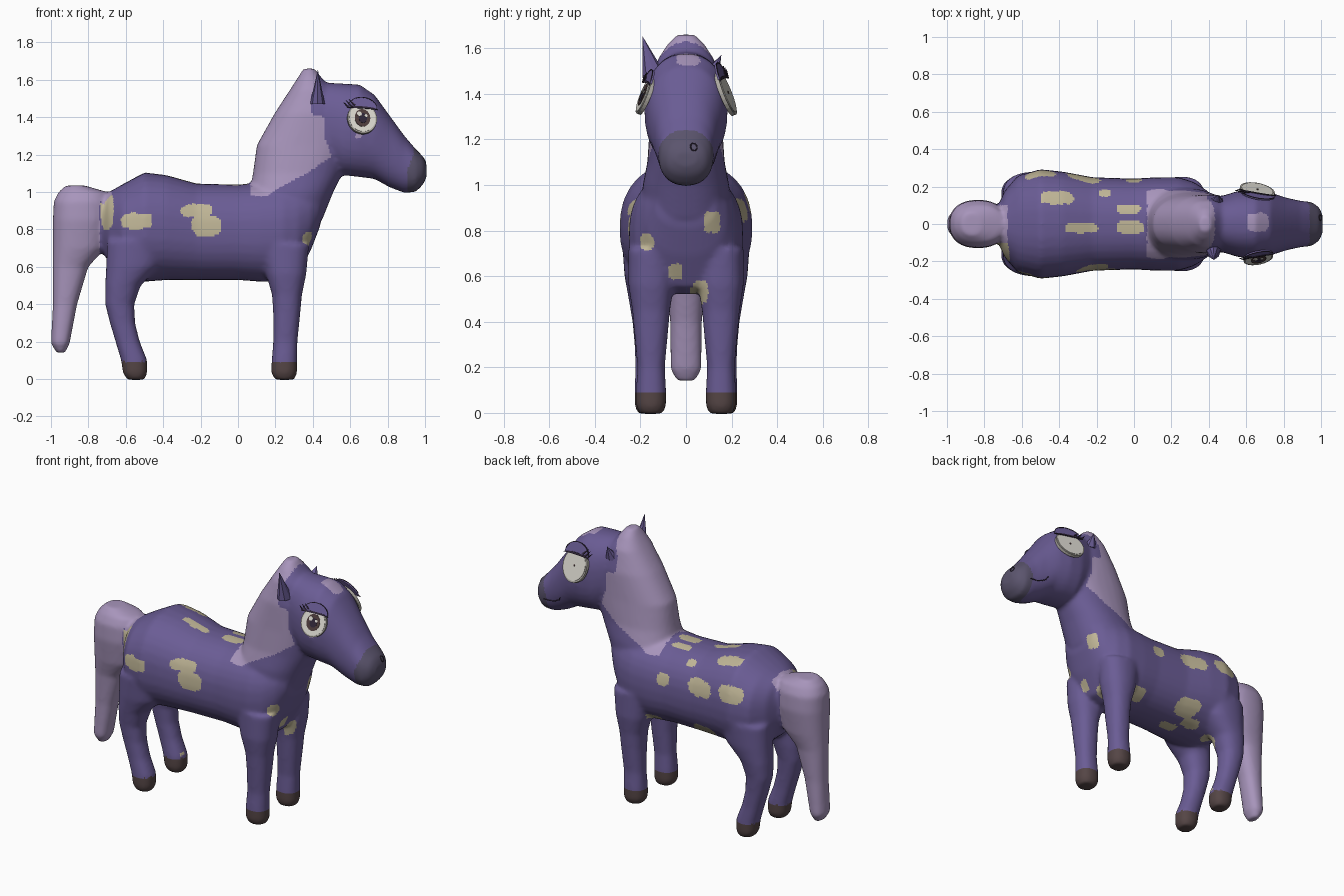
import bpy, bmesh, math
from mathutils import Vector, Matrix

cube = bpy.data.objects.get("Cube")
if cube:
    bpy.data.objects.remove(cube)


def material(name, r, g, b):
    mat = bpy.data.materials.new(name)
    mat.use_nodes = True
    mat.diffuse_color = (r, g, b, 1)
    mat.node_tree.nodes["Principled BSDF"].inputs["Base Color"].default_value = (r, g, b, 1)
    return mat


coat = material("purple coat", .145, .108, .30)
hair = material("pale lavender hair", .39, .30, .50)
cream = material("cream spot", .53, .47, .31)
hoof = material("brown hoof", .09, .06, .06)
muzzle = material("grey muzzle", .105, .09, .155)
white = material("eye white", .70, .68, .62)
rim = material("eye rim grey", .42, .40, .36)
iris = material("brown iris", .075, .045, .045)
dark = material("dark lash", .03, .02, .04)


def finish(name, bm, mats):
    bmesh.ops.recalc_face_normals(bm, faces=bm.faces[:])
    mesh = bpy.data.meshes.new(name)
    bm.to_mesh(mesh)
    bm.free()
    for mat in mats:
        mesh.materials.append(mat)
    obj = bpy.data.objects.new(name, mesh)
    bpy.context.collection.objects.link(obj)
    return obj


def loft(bm, axis, sections, y_mid=0, power=2.3, sides=32):
    """Skin rounded sections given as (position, low, high, half width)."""
    rings = []
    for pos, low, high, width in sections:
        ring = []
        for i in range(sides):
            a = math.tau * i / sides
            c, s = [math.copysign(abs(t) ** (2 / power), t) for t in (math.cos(a), math.sin(a))]
            across = (low + high) / 2 + s * (high - low) / 2
            y = y_mid + c * width
            ring.append(bm.verts.new((pos, y, across) if axis == "x" else (across, y, pos)))
        rings.append(ring)
    for one, two in zip(rings, rings[1:]):
        for i in range(sides):
            j = (i + 1) % sides
            bm.faces.new((one[i], one[j], two[j], two[i]))
    bm.faces.new(rings[0])
    bm.faces.new(rings[-1])


# Overlapping volumes of the animal, fused into one skin
bm = bmesh.new()
torso = [(-.735, .70, .95, .08), (-.69, .62, 1.0, .18), (-.62, .56, 1.04, .26),
         (-.5, .52, 1.105, .293), (-.38, .53, 1.09, .28), (-.22, .53, 1.045, .25),
         (0, .53, 1.04, .243), (.12, .52, 1.05, .25), (.24, .52, 1.06, .25),
         (.32, .55, 1.06, .225), (.39, .69, 1.05, .18), (.44, .82, 1.03, .13)]
neck = [(.85, 0, .45, .2), (1, .06, .51, .19), (1.1, .08, .56, .17), (1.25, .1, .62, .16),
        (1.42, .195, .6, .155), (1.55, .28, .5, .125), (1.62, .325, .44, .08), (1.66, .35, .41, .04)]
head = [(.38, 1.25, 1.55, .11), (.47, 1.15, 1.585, .15), (.56, 1.09, 1.58, .178),
        (.65, 1.08, 1.575, .183), (.73, 1.07, 1.52, .168), (.81, 1.025, 1.41, .142),
        (.89, .995, 1.3, .124), (.95, 1, 1.23, .118), (.99, 1.04, 1.19, .09), (1.008, 1.08, 1.15, .05)]
tail = [(.14, -.97, -.925, .04), (.19, -1, -.9, .068), (.4, -.99, -.86, .07), (.6, -.99, -.8, .085),
        (.7, -.99, -.71, .11), (.85, -.99, -.68, .13), (.95, -.985, -.68, .125),
        (1.0, -.96, -.7, .1), (1.035, -.92, -.82, .06)]
front_leg = [(-.004, .2, .3, .05), (.03, .178, .316, .066), (.1, .18, .316, .066), (.2, .188, .318, .06),
             (.35, .188, .333, .074), (.45, .182, .342, .083), (.56, .15, .365, .1), (.72, .12, .38, .1)]
hind_leg = [(-.004, -.59, -.5, .05), (.03, -.615, -.485, .066), (.1, -.625, -.485, .066),
            (.2, -.655, -.525, .062), (.3, -.685, -.55, .066), (.4, -.71, -.555, .075),
            (.5, -.71, -.52, .092), (.6, -.705, -.42, .11), (.74, -.7, -.36, .12)]
loft(bm, "x", torso)
loft(bm, "z", neck)
loft(bm, "x", head)
loft(bm, "z", tail)
for side in (-1, 1):
    loft(bm, "z", front_leg, side * .153)
    loft(bm, "z", hind_leg, side * .16)
skin = finish("pony_body", bm, [coat, hair, cream, hoof, muzzle])
bpy.context.view_layer.objects.active = skin
skin.select_set(True)
remesh = skin.modifiers.new("fuse", "REMESH")
remesh.mode = "VOXEL"
remesh.voxel_size = .012
smooth = skin.modifiers.new("soften", "SMOOTH")
smooth.iterations = 9
for mod in ("fuse", "soften"):
    bpy.ops.object.modifier_apply(modifier=mod)
bpy.ops.object.shade_smooth()

# Painted regions: spots are (centre, centre, radius, radius) seen along one axis
near_spots = [(-.54, .845, .085, .042), (-.22, .9, .085, .035), (-.17, .82, .08, .055),
              (-.7, .9, .035, .1)]
far_spots = [(-.5, .92, .08, .05), (-.27, .89, .09, .05), (0, .87, .04, .04),
             (-.27, .6, .08, .045), (.1, .57, .05, .03)]
top_spots = [(-.41, .14, .09, .035), (-.155, .165, .03, .02), (-.03, .08, .065, .025),
             (-.28, -.02, .09, .028), (-.02, -.02, .075, .035)]
belly_spots = [(-.25, .02, .06, .04), (-.35, .11, .06, .04)]
chest_spots = [(.115, .84, .036, .05), (-.17, .75, .03, .035), (-.045, .62, .03, .036),
               (.06, .53, .037, .05)]
mane_edge = [(.98, .16), (1.01, .2), (1.05, .27), (1.1, .37), (1.19, .5), (1.25, .48), (1.3, .46),
             (1.4, .465), (1.42, .39), (1.5, .385), (1.6, .43), (1.7, .44)]


def in_spot(spots, u, v):
    wobble = 1 + .18 * math.sin(70 * u) * math.cos(60 * v)
    return any(abs((u - a) / ra) ** 3 + abs((v - b) / rb) ** 3 < wobble for a, b, ra, rb in spots)


def in_mane(x, z):
    if x < .07:
        return False
    for (z0, x0), (z1, x1) in zip(mane_edge, mane_edge[1:]):
        if z0 <= z < z1:
            return x < x0 + (x1 - x0) * (z - z0) / (z1 - z0)
    return False


def paint(p, n):
    x, y, z = p
    if z < .095:
        return 3
    if (p - Vector((.955, 0, 1.115))).length < .13:
        return 4
    tail_start = -.675 if z > .93 and abs(y) < .1 else -.74
    forehead = in_spot([(.66, .01, .06, .05)], x, y) and z > 1.45
    cheek = in_spot([(.645, 1.3, .016, .014)], x, z) and y < 0
    if x < tail_start or in_mane(x, z) or forehead or cheek:
        return 1
    if x < .15 and z > .52 and abs(n.y) > .3 and in_spot(near_spots if y < 0 else far_spots, x, z):
        return 2
    if x < .1 and n.z > .3 and in_spot(top_spots, x, y):
        return 2
    if n.z < -.5 and .5 < z < .6 and in_spot(belly_spots, x, y):
        return 2
    if x > .24 and n.x > .2 and z < .95 and in_spot(chest_spots, y, z):
        return 2
    inner_thigh = (p - Vector((-.55, .07, .5))).length < .07
    return 2 if inner_thigh else 0


for poly in skin.data.polygons:
    poly.material_index = paint(poly.center, poly.normal)


# Ears: one upright, one folded nearly flat
def ear(name, base, tip, rx, ry):
    bm = bmesh.new()
    bmesh.ops.create_cone(bm, segments=8, radius1=1, radius2=0, depth=1, cap_ends=True)
    lean = Vector(tip) - Vector(base)
    for v in bm.verts:
        t = v.co.z + .5
        v.co = Vector(base) + lean * t + Vector((v.co.x * rx, v.co.y * ry, 0))
    bmesh.ops.remove_doubles(bm, verts=bm.verts[:], dist=.0005)
    finish(name, bm, [coat])


ear("upright_ear", (.425, -.135, 1.47), (.427, -.192, 1.655), .04, .055)
ear("folded_ear", (.44, .1, 1.48), (.45, .155, 1.57), .05, .045)


# Eyes: stacked thin plates in a tilted frame
def plate(name, points, lift, depth, mat, frame):
    bm = bmesh.new()
    face = bm.faces.new([bm.verts.new((u, v, lift)) for u, v in points])
    extruded = bmesh.ops.extrude_face_region(bm, geom=[face])["geom"]
    for v in extruded:
        if isinstance(v, bmesh.types.BMVert):
            v.co.z -= depth
    bmesh.ops.transform(bm, matrix=frame, verts=bm.verts[:])
    finish(name, bm, [mat])


def arc(cu, cv, ru, rv, start=0, end=360, steps=28):
    angles = [math.radians(start + (end - start) * i / steps) for i in range(steps + (end - start < 360))]
    return [(cu + ru * math.cos(a), cv + rv * math.sin(a)) for a in angles]


def eye(name, side, centre, r):
    out = Vector((.2, side, .4)).normalized()
    along = (Vector((1, 0, 0)) - out * out.x).normalized()
    up = out.cross(along) * side * -1
    if up.z < 0:
        up = -up
    frame = Matrix((along, up, out)).transposed().to_4x4()
    frame.translation = centre
    plate(name + "_rim", arc(0, 0, r, r * 1.08), 0, .018, rim, frame)
    plate(name + "_white", arc(0, 0, r * .9, r * .97), .003, .004, white, frame)
    plate(name + "_lid", arc(0, r * .7, r * .98, r * .75, 0, 180), .008, .009, coat, frame)
    lid_edge = arc(0, r * .6, r * 1.05, r * .2, 0, 180) + arc(0, r * .6, r * 1.05, r * .06, 180, 0)
    plate(name + "_lash_line", lid_edge, .011, .005, dark, frame)
    crease = arc(0, r * .7, r, r * .78, 15, 165) + arc(0, r * .7, r * .96, r * .73, 165, 15)
    plate(name + "_crease", crease, .01, .004, dark, frame)
    for k in range(3):
        u, v = -r * (1.02 - .2 * k), r * (.62 + .1 * k)
        lash = [(u, v), (u + r * .16, v + r * .04), (u - r * .3, v + r * .4)]
        plate(name + "_lash", lash, .013, .004, dark, frame)
    return frame


near = eye("near_eye", -1, (.665, -.186, 1.395), .08)
plate("near_eye_iris", arc(0, 0, .042, .05), .006, .004, iris, near)
plate("near_eye_pupil", arc(.002, -.002, .022, .028), .008, .003, dark, near)
for u, v, r in ((-.018, .02, .013), (.018, .012, .008)):
    plate("near_eye_glint", arc(u, v, r, r), .01, .003, white, near)
far = eye("far_eye", 1, (.66, .182, 1.405), .095)
plate("far_eye_pupil", arc(0, 0, .006, .006), .006, .003, iris, far)


# Mouth and nostril: fine strokes laid on the skin
def stroke(name, points, closed=False):
    curve = bpy.data.curves.new(name, "CURVE")
    curve.dimensions = "3D"
    curve.bevel_depth = .003
    curve.materials.append(dark)
    spline = curve.splines.new("POLY")
    spline.points.add(len(points) - 1)
    for point, co in zip(spline.points, points):
        point.co = (*skin.closest_point_on_mesh(co)[1], 1)
    spline.use_cyclic_u = closed
    bpy.context.collection.objects.link(bpy.data.objects.new(name, curve))


stroke("mouth", [(.8, .2, 1.13), (.81, .2, 1.1), (.84, .2, 1.08), (.88, .2, 1.075), (.93, .2, 1.08)])
stroke("nostril", [(1, .035 + u, 1.17 + v) for u, v in arc(0, 0, .015, .02, steps=14)], True)
